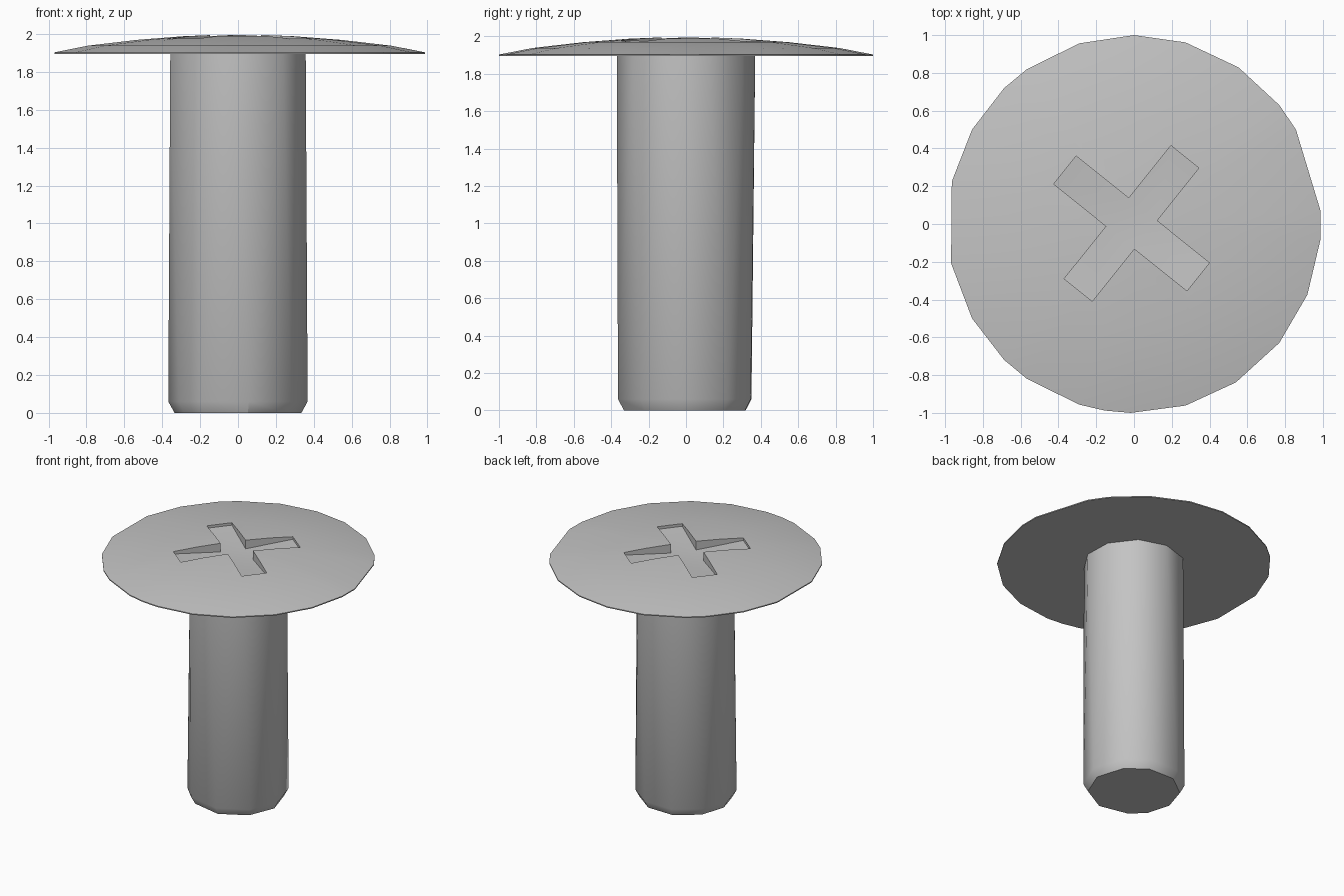
import bpy, bmesh
from math import radians, cos, sin
from mathutils import Matrix

cube = bpy.data.objects.get("Cube")
if cube:
    bpy.data.objects.remove(cube, do_unlink=True)

steel = bpy.data.materials.new("grey_steel")
steel.use_nodes = True
steel.diffuse_color = (0.55, 0.55, 0.55, 1)
steel.node_tree.nodes["Principled BSDF"].inputs["Base Color"].default_value = (0.55, 0.55, 0.55, 1)


def ring(bm, angles, radius, z):
    return [bm.verts.new((radius * cos(radians(a)), radius * sin(radians(a)), z)) for a in angles]


def bridge(bm, low, high):
    for i in range(len(low)):
        j = (i + 1) % len(low)
        bm.faces.new((low[i], low[j], high[j], high[i]))


def finish(bm, name):
    bmesh.ops.recalc_face_normals(bm, faces=bm.faces)
    mesh = bpy.data.meshes.new(name)
    bm.to_mesh(mesh)
    bm.free()
    mesh.materials.append(steel)
    obj = bpy.data.objects.new(name, mesh)
    bpy.context.collection.objects.link(obj)
    return obj


def smooth(obj, angle):
    bpy.ops.object.select_all(action="DESELECT")
    obj.select_set(True)
    bpy.context.view_layer.objects.active = obj
    bpy.ops.object.shade_smooth_by_angle(angle=radians(angle))


# Domed head with an uneven rim and a flat underside
rim = [-168, -150, -134, -125, -107, -99, -91, -74, -57, -39, -22, -5,
       4, 30, 39, 56, 74, 90, 107, 125, 134, 150, 167]
bm = bmesh.new()
base = ring(bm, rim, 1.0, 1.895)
bm.faces.new(base)
previous = base
for radius, z in ((1.0, 1.903), (0.82, 1.938), (0.55, 1.969), (0.3, 1.988)):
    current = ring(bm, rim, radius, z)
    bridge(bm, previous, current)
    previous = current
apex = bm.verts.new((0, 0, 2.0))
for i, v in enumerate(previous):
    bm.faces.new((v, previous[(i + 1) % len(previous)], apex))
bmesh.ops.scale(bm, vec=(0.99, 1, 1), verts=bm.verts)
head = finish(bm, "screw_head")

# Cross-shaped cutter whose floor rises towards the arm tips
bm = bmesh.new()
HALF, TIP = 0.095, 0.452
outline = []
for k in range(4):
    turn = Matrix.Rotation(radians(90 * k), 4, "Z")
    for x, y, floor in ((HALF, -HALF, 1.925), (TIP, -HALF, 1.955), (TIP, HALF, 1.955)):
        pair = [bm.verts.new((x, y, z)) for z in (floor, 2.1)]
        bmesh.ops.transform(bm, matrix=turn, verts=pair)
        outline.append(pair)
lows, highs = [p[0] for p in outline], [p[1] for p in outline]
bridge(bm, lows, highs)
bm.faces.new(highs)
bm.faces.new([lows[3 * k] for k in range(4)])
for k in range(4):
    bm.faces.new([lows[(3 * k + n) % 12] for n in range(4)])
bmesh.ops.rotate(bm, matrix=Matrix.Rotation(radians(51.3), 3, "Z"), verts=bm.verts)
bmesh.ops.translate(bm, vec=(-0.013, 0.003, 0), verts=bm.verts)
cutter = finish(bm, "cross_cutter")

# Cut the drive recess and drop the cutter
cut = head.modifiers.new("cross_recess", "BOOLEAN")
cut.operation = "DIFFERENCE"
cut.solver = "EXACT"
cut.object = cutter
bpy.context.view_layer.objects.active = head
bpy.ops.object.modifier_apply(modifier=cut.name)
bpy.data.objects.remove(cutter, do_unlink=True)
smooth(head, 30)

# Slightly twisted ten-sided shaft with a chamfered end
top = [-125, -90, -50, -15, 19, 55, 90, 125, 160, 195]
bottom = [-123, -81, -41, -3, 37, 70, 108, 145, 180, 212]
bm = bmesh.new()
end = ring(bm, bottom, 0.335, 0)
chamfer = ring(bm, bottom, 0.368, 0.06)
neck = ring(bm, top, 0.37, 1.897)
bm.faces.new(end)
bridge(bm, end, chamfer)
bridge(bm, chamfer, neck)
bm.faces.new(neck)
bmesh.ops.triangulate(bm, faces=[f for f in bm.faces if len(f.verts) == 4])
smooth(finish(bm, "screw_shaft"), 35)
